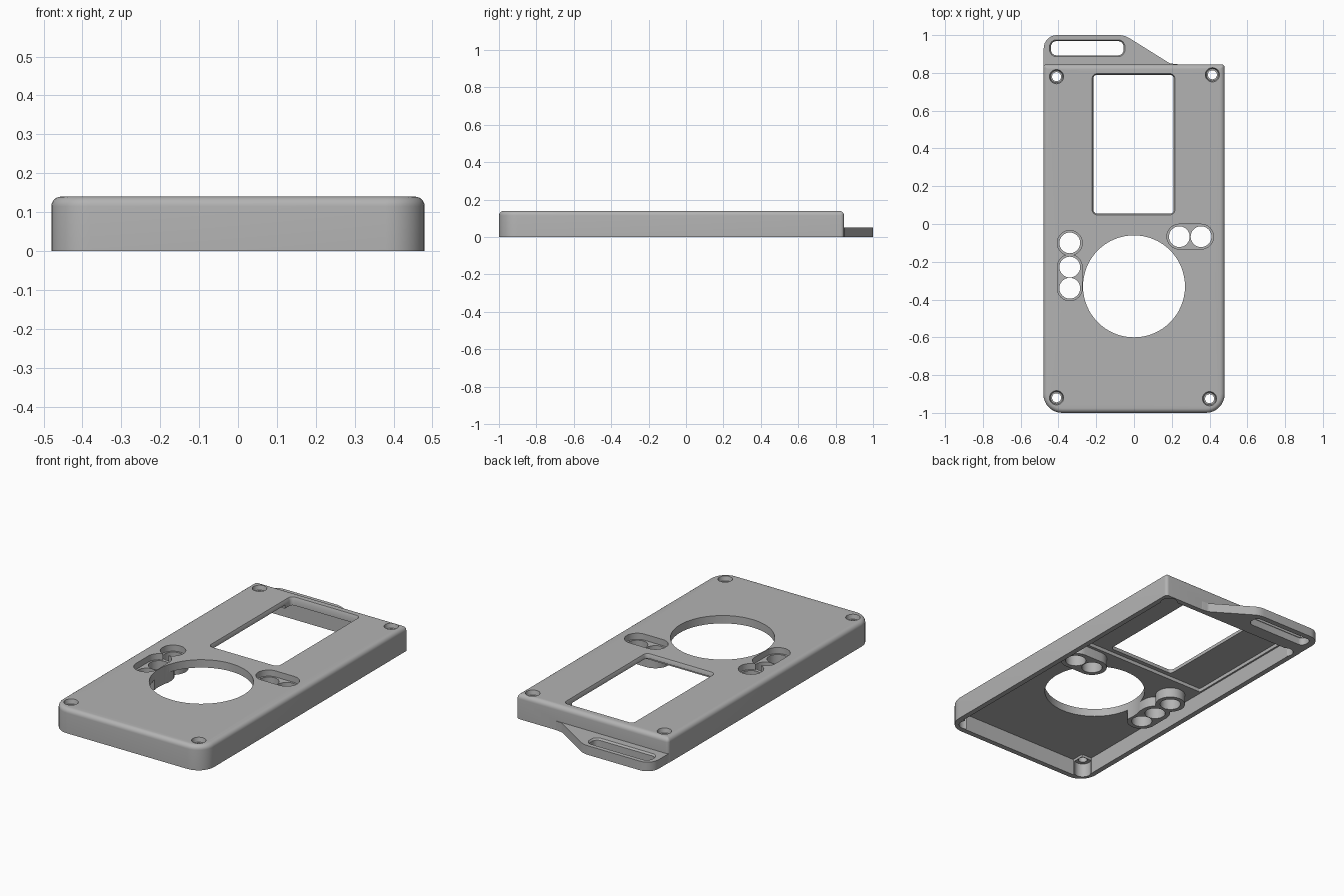
import bpy, bmesh, math
from mathutils import Vector

if "Cube" in bpy.data.objects:
    bpy.data.objects.remove(bpy.data.objects["Cube"])

grey = bpy.data.materials.new("grey plastic")
grey.diffuse_color = (0.45, 0.45, 0.45, 1)
grey.use_nodes = True
grey.node_tree.nodes["Principled BSDF"].inputs["Base Color"].default_value = grey.diffuse_color


def outline(corners, n=8):
    """Polygon with filleted corners, each given as (x, y, radius)."""
    pts = []
    for i, (x, y, r) in enumerate(corners):
        p = Vector((x, y))
        u = (Vector(corners[i - 1][:2]) - p).normalized()
        v = (Vector(corners[(i + 1) % len(corners)][:2]) - p).normalized()
        half = u.angle(v) / 2
        c = p + (u + v).normalized() * r / math.sin(half)
        a, b = p + u * r / math.tan(half) - c, p + v * r / math.tan(half) - c
        a0 = math.atan2(a.y, a.x)
        turn = (math.atan2(b.y, b.x) - a0 + math.pi) % (2 * math.pi) - math.pi
        for k in range(n + 1):
            t = a0 + turn * k / n
            pts.append((c.x + r * math.cos(t), c.y + r * math.sin(t)))
    return pts


def rect(x0, x1, y0, y1, front_r, back_r=None):
    b = front_r if back_r is None else back_r
    return outline([(x0, y0, front_r), (x1, y0, front_r), (x1, y1, b), (x0, y1, b)])


def circle(x, y, r, n=32):
    return [(x + r * math.cos(2 * math.pi * k / n), y + r * math.sin(2 * math.pi * k / n))
            for k in range(n)]


def capsule(x0, y0, x1, y1, r, n=16):
    a = math.atan2(y1 - y0, x1 - x0)
    ends = ((x1, y1, a - math.pi / 2), (x0, y0, a + math.pi / 2))
    return [(x + r * math.cos(s + math.pi * k / n), y + r * math.sin(s + math.pi * k / n))
            for x, y, s in ends for k in range(n + 1)]


def loft(name, *rings):
    """Solid through stacked (points, z) rings with equal point counts."""
    bm = bmesh.new()
    loops = [[bm.verts.new((x, y, z)) for x, y in pts] for pts, z in rings]
    bm.faces.new(loops[0][::-1])
    bm.faces.new(loops[-1])
    n = len(loops[0])
    for lo, hi in zip(loops, loops[1:]):
        for i in range(n):
            j = (i + 1) % n
            bm.faces.new((lo[i], lo[j], hi[j], hi[i]))
    bmesh.ops.recalc_face_normals(bm, faces=bm.faces)
    mesh = bpy.data.meshes.new(name)
    bm.to_mesh(mesh)
    bm.free()
    mesh.materials.append(grey)
    obj = bpy.data.objects.new(name, mesh)
    bpy.context.collection.objects.link(obj)
    return obj


def prism(name, pts, z0, z1):
    return loft(name, (pts, z0), (pts, z1))


def combine(target, tool, op="DIFFERENCE"):
    mod = target.modifiers.new("cut", "BOOLEAN")
    mod.operation, mod.solver, mod.object = op, "EXACT", tool
    bpy.context.view_layer.objects.active = target
    bpy.ops.object.modifier_apply(modifier=mod.name)
    bpy.data.objects.remove(tool)


W, Y0, Y1, H = 0.48, -1.0, 0.845, 0.14
SCREWS = [(-0.41, 0.78), (0.415, 0.79), (0.40, -0.925), (-0.41, -0.92)]
WELLS = [(-0.34, -0.10, -0.34, -0.101), (-0.34, -0.34, -0.34, -0.228), (0.24, -0.067, 0.355, -0.067)]
BUTTONS = [(-0.34, -0.10), (-0.34, -0.228), (-0.34, -0.34), (0.24, -0.067), (0.355, -0.067)]

# Outer body with a rounded top edge
F = 0.025
rings = [(rect(-W, W, Y0, Y1, 0.1, 0.018), 0)]
for k in range(7):
    a = math.pi / 2 * k / 6
    d = F * (1 - math.cos(a))
    rings.append((rect(-W + d, W - d, Y0 + d, Y1 - d, 0.1 - d, max(0.018 - d, 0.003)),
                  H - F + F * math.sin(a)))
case = loft("case", *rings)

# Open underside, leaving corner blocks and button tubes standing
cavity = prism("cavity", rect(-0.45, 0.45, -0.97, 0.815, 0.07, 0.01), -0.1, 0.095)
for x, y in SCREWS:
    sx, sy = math.copysign(1, x), math.copysign(1, y)
    xs = sorted((x - sx * 0.025, sx * 0.6))
    ys = sorted((y - sy * 0.025, sy * 1.2))
    combine(cavity, prism("block", rect(*xs, *ys, 0.004), -0.2, 0.2))
for well in WELLS:
    combine(cavity, prism("tube", capsule(*well, 0.08), 0.038, 0.2))
combine(case, cavity)

# Thinner plate around the screen, and the screen window
combine(case, prism("screen_pocket", rect(-0.44, 0.44, 0.03, 0.73, 0.005), 0.05, 0.115))
combine(case, loft("window", (rect(-0.215, 0.21, 0.055, 0.79, 0.02), 0.05),
                   (rect(-0.215, 0.21, 0.055, 0.79, 0.02), 0.125),
                   (rect(-0.222, 0.217, 0.048, 0.797, 0.027), H + 0.001)))

# Button recesses and through holes
for well in WELLS:
    combine(case, prism("recess", capsule(*well, 0.066), 0.105, 0.2))
for x, y in BUTTONS:
    combine(case, prism("button_hole", circle(x, y, 0.055), -0.1, 0.2))

# Round dial opening
combine(case, prism("dial_hole", circle(0, -0.33, 0.27, 64), -0.1, 0.3))

# Screw holes with sunken heads and pockets below
for x, y in SCREWS:
    combine(case, prism("pocket", circle(x, y, 0.045), -0.1, 0.08))
    combine(case, prism("screw_hole", circle(x, y, 0.024), 0.05, 0.2))
    combine(case, loft("screw_head", (circle(x, y, 0.032), 0.115),
                       (circle(x, y, 0.038), H + 0.001)))

# Strap loop on the back edge
strap = prism("strap_loop", outline([(-0.478, 0.825, 0.002), (0.23, 0.825, 0.002), (0.23, 0.846, 0.002),
                                     (0.19, 0.85, 0.03), (-0.05, 1.0, 0.11), (-0.478, 1.0, 0.07)]), 0, 0.052)
combine(strap, loft("slot", (rect(-0.44, -0.055, 0.893, 0.968, 0.03), -0.1),
                    (rect(-0.44, -0.055, 0.893, 0.968, 0.03), 0.042),
                    (rect(-0.448, -0.047, 0.885, 0.976, 0.038), 0.053)))
combine(case, strap, "UNION")

# Smooth curves, sharp edges
bpy.ops.object.select_all(action="DESELECT")
case.select_set(True)
bpy.context.view_layer.objects.active = case
bpy.ops.object.shade_smooth_by_angle(angle=math.radians(30))
